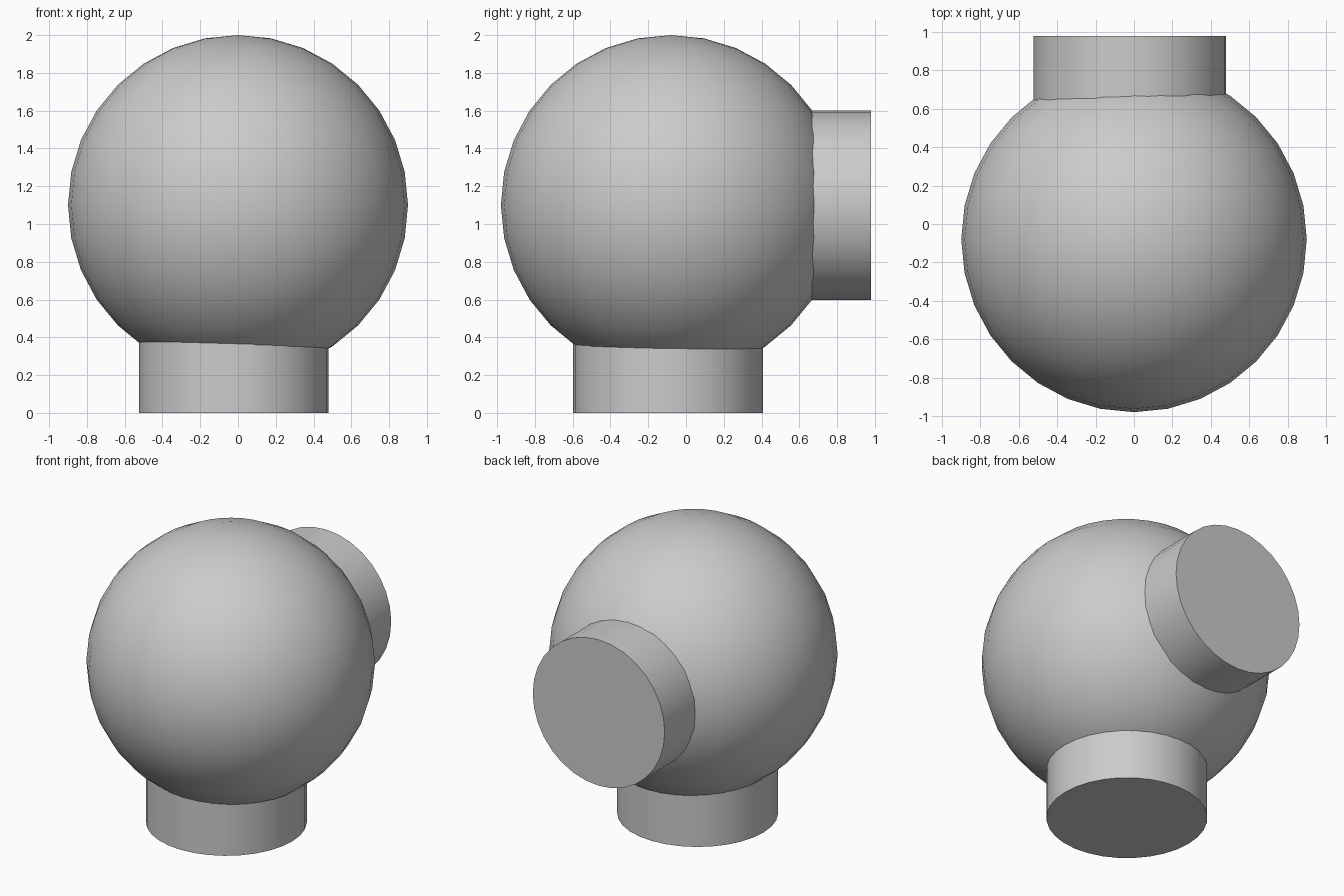
import bpy
from math import radians

cube = bpy.data.objects.get("Cube")
if cube:
    bpy.data.objects.remove(cube, do_unlink=True)

# One plain grey for every part
grey = bpy.data.materials.new("plain grey")
grey.use_nodes = True
colour = (0.6, 0.6, 0.6, 1)
grey.diffuse_color = colour
grey.node_tree.nodes["Principled BSDF"].inputs["Base Color"].default_value = colour


def finish(name):
    """Name the new part, colour it and smooth its rounded sides."""
    part = bpy.context.object
    part.name = name
    part.data.materials.append(grey)
    bpy.ops.object.shade_smooth_by_angle(angle=radians(40))


def add_stub(name, location, depth, tilt=0):
    bpy.ops.mesh.primitive_cylinder_add(
        vertices=32, radius=0.502, depth=depth,
        location=location, rotation=(radians(tilt), 0, 0))
    finish(name)


# Round body
bpy.ops.mesh.primitive_uv_sphere_add(
    segments=32, ring_count=16, radius=0.9, location=(0, -0.08, 1.1))
finish("ball_body")

# Standing base and rear stub, both running into the ball
add_stub("base_stub", (-0.022, -0.095, 0.3), 0.6)
add_stub("rear_stub", (-0.022, 0.68, 1.1), 0.6, tilt=90)
